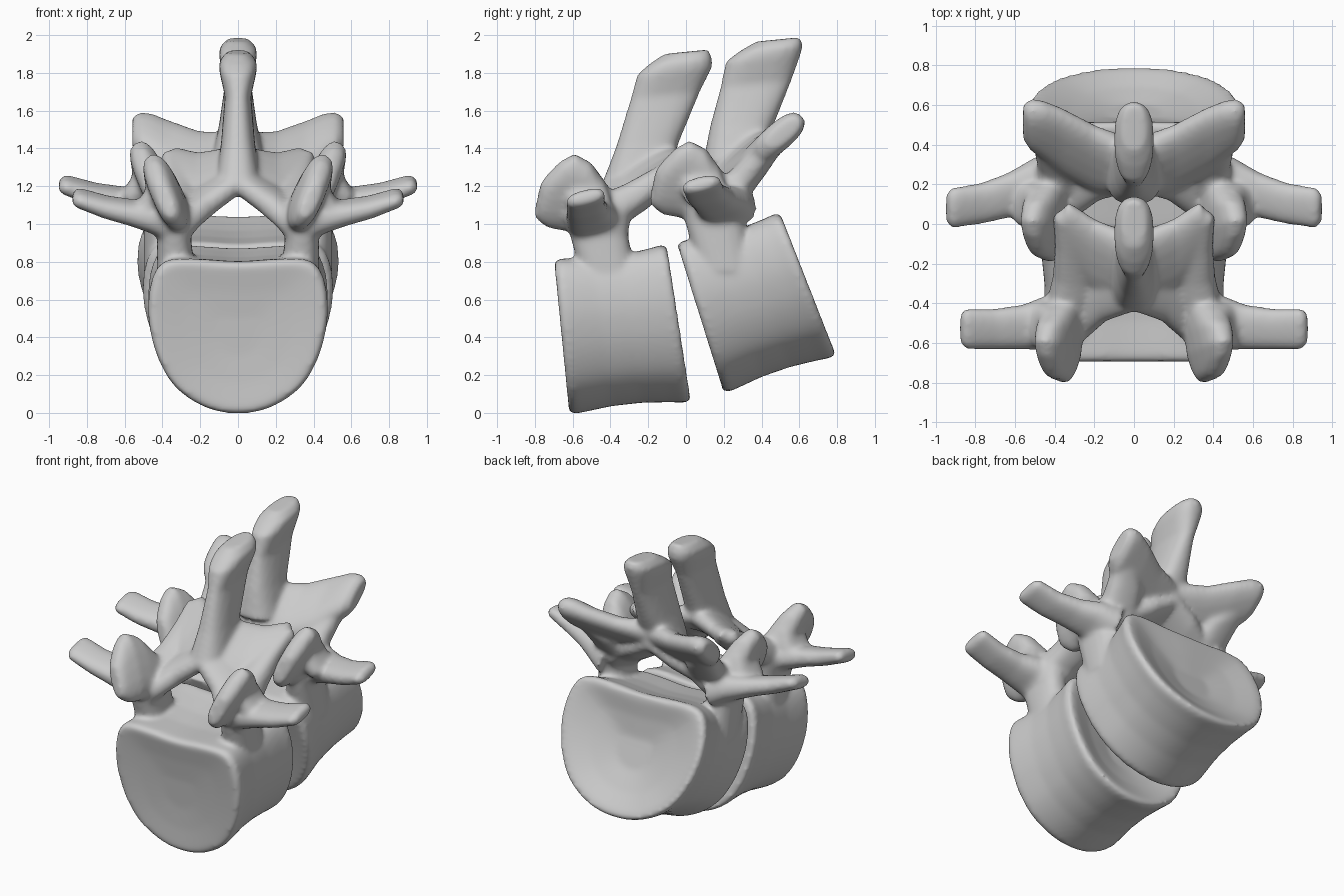
import bpy, bmesh
from math import cos, sin, pi
from mathutils import Vector

if "Cube" in bpy.data.objects:
    bpy.data.objects.remove(bpy.data.objects["Cube"])


def loft(bm, rings):
    """Skin a list of closed rings and cap both ends."""
    loops = [[bm.verts.new(p) for p in r] for r in rings]
    n = len(loops[0])
    for a, b in zip(loops, loops[1:]):
        for i in range(n):
            bm.faces.new((a[i], a[(i + 1) % n], b[(i + 1) % n], b[i]))
    bm.faces.new(loops[0])
    bm.faces.new(loops[-1])


def limb(bm, wide, stations, sides=(1,), off=(0, 0, 0)):
    """Flattened tube; stations are (x, y, z, half width, half thickness)."""
    for s in sides:
        w = Vector((wide[0] * s, wide[1], wide[2])).normalized()
        pts = [Vector((s * (x + min(x, .3) / .3 * off[0]), y + off[1], z + off[2]))
               for x, y, z, _, _ in stations]
        secs = []
        for i, (p, st) in enumerate(zip(pts, stations)):
            tan = (pts[min(i + 1, len(pts) - 1)] - pts[max(i - 1, 0)]).normalized()
            secs.append((p, tan, st[3], st[4]))
        p, tan, a, b = secs[-1]
        secs.append((p + tan * b * .6, tan, a * .7, b * .6))   # rounded tip
        rings = []
        for p, tan, a, b in secs:
            v = tan.cross(w).normalized()
            ring = []
            for k in range(20):
                c, d = cos(k * pi / 10), sin(k * pi / 10)
                c = abs(c) ** .8 * (1 if c > 0 else -1)
                d = abs(d) ** .8 * (1 if d > 0 else -1)
                ring.append(p + w * a * c + v * b * d)
            rings.append(ring)
        loft(bm, rings)


# Half outline of the body: x as fraction of half width, height fraction
HALF = [(0, 0), (.22, .012), (.43, .055), (.63, .13), (.79, .23), (.93, .4), (1, .58),
        (1.01, .72), (.97, .87), (.88, .97), (.73, 1.005), (.4, 1.0), (0, .98)]
OUTLINE = HALF + [(-x, h) for x, h in HALF[-2:0:-1]]
for _ in range(2):                      # corner cutting for a smooth rim
    OUTLINE = [(p[0] * a + q[0] * (1 - a), p[1] * a + q[1] * (1 - a))
               for p, q in zip(OUTLINE, OUTLINE[1:] + OUTLINE[:1]) for a in (.75, .25)]


def body(bm, fb, ft, bb, bt, w0, w1):
    """Vertebral body between a front and a back plate, both dished."""
    fb, ft, bb, bt = (Vector((0, y, z)) for y, z in (fb, ft, bb, bt))
    rings = []
    for t, s in [(.04, .25), (.025, .6), (.005, .87), (0, .96), (.05, 1), (.15, .985),
                 (.35, .95), (.6, .945), (.83, .975), (.95, 1), (1, .97), (.99, .87),
                 (.92, .6), (.86, .25)]:
        ring = []
        for x, h in OUTLINE:
            hh = .5 + (h - .5) * s
            p = fb.lerp(ft, hh).lerp(bb.lerp(bt, hh), t)
            p.x = x * s * (w0 + (w1 - w0) * t)
            ring.append(p)
        rings.append(ring)
    loft(bm, rings)


def side_parts(bm, off, sweep):
    """Paired parts shared by both vertebrae."""
    both = (1, -1)
    # pedicles, splayed where they meet the body
    limb(bm, (0, 1, 0), [(.33, -.4, .68, .14, .1), (.335, -.44, .85, .15, .095),
                         (.34, -.46, .94, .155, .09), (.35, -.46, 1.07, .17, .1)], both, off)
    # transverse processes, swept backwards at the root
    limb(bm, (0, 1, .25), [(.34, -.47 + sweep, 1.01, .16, .12), (.46, -.5 + sweep, 1.04, .14, .085),
                           (.58, -.52 + sweep * .7, 1.06, .115, .065),
                           (.72, -.53 + sweep * .3, 1.09, .105, .055),
                           (.87, -.53, 1.14, .105, .045)], both, (off[0] - .02, off[1], off[2]))
    # superior articular processes
    limb(bm, (.4, .2, .95), [(.35, -.42, 1.05, .13, .1), (.375, -.54, 1.14, .2, .09),
                             (.385, -.63, 1.17, .22, .08), (.39, -.7, 1.155, .19, .07),
                             (.39, -.75, 1.14, .14, .06)], both, off)
    # ridges joining superior and transverse processes
    limb(bm, (0, 1, 0), [(.4, -.54, 1.22, .11, .07), (.44, -.52, 1.13, .12, .07),
                         (.5, -.51, 1.06, .11, .06)], both, off)
    # canal roof
    limb(bm, (0, .9, .35), [(0, -.31, 1.25, .14, .065), (.14, -.35, 1.15, .15, .07),
                            (.24, -.42, 1.07, .17, .07), (.31, -.44, .99, .17, .07)], both, off)


def finish(name, bm):
    bmesh.ops.recalc_face_normals(bm, faces=bm.faces)
    me = bpy.data.meshes.new(name)
    bm.to_mesh(me)
    bm.free()
    ob = bpy.data.objects.new(name, me)
    bpy.context.collection.objects.link(ob)
    m = ob.modifiers.new("fuse", 'REMESH')
    m.mode = 'VOXEL'
    m.voxel_size = .015
    m.use_smooth_shade = True
    m = ob.modifiers.new("soften", 'SMOOTH')
    m.factor = .5
    m.iterations = 10


# Front vertebra: body, paired parts, lamina, inferior processes, spine
bm = bmesh.new()
body(bm, (-.62, -.01), (-.7, .81), (.03, .055), (-.1, .89), .475, .475)
side_parts(bm, (0, 0, 0), 0)
limb(bm, (0, .8, .5), [(0, -.23, 1.28, .2, .08), (.2, -.16, 1.25, .21, .065),
                       (.33, -.04, 1.3, .17, .06)], (1, -1))
limb(bm, (1, 0, .2), [(.34, -.42, 1.06, .1, .1), (.3, -.27, 1.14, .11, .085),
                      (.3, -.12, 1.24, .1, .07), (.32, .03, 1.34, .09, .055)], (1, -1))
limb(bm, (0, 1, .1), [(0, -.28, 1.22, .17, .12), (0, -.2, 1.43, .17, .09),
                      (0, -.11, 1.68, .185, .07), (0, -.06, 1.81, .2, .1),
                      (0, -.03, 1.86, .17, .1)])
finish("front_vertebra", bm)

# Rear vertebra, tilted; its lamina is a broad plate out to the facets
bm = bmesh.new()
body(bm, (.2, .1), (-.05, .9), (.8, .3), (.5, 1.06), .5, .535)
side_parts(bm, (.07, .61, .07), .08)
limb(bm, (0, .75, .65), [(0, .27, 1.34, .18, .09), (.2, .33, 1.34, .21, .07),
                         (.36, .415, 1.395, .21, .07), (.46, .475, 1.45, .18, .075),
                         (.52, .5, 1.47, .155, .075)], (1, -1))
limb(bm, (1, 0, .2), [(.4, .19, 1.12, .1, .1), (.36, .29, 1.22, .13, .08),
                      (.39, .39, 1.34, .12, .07), (.44, .45, 1.41, .09, .06)], (1, -1))
limb(bm, (0, 1, .1), [(0, .24, 1.34, .15, .14), (0, .3, 1.53, .175, .1),
                      (0, .37, 1.74, .19, .07), (0, .41, 1.88, .2, .1),
                      (0, .45, 1.93, .17, .1)])
finish("rear_vertebra", bm)
